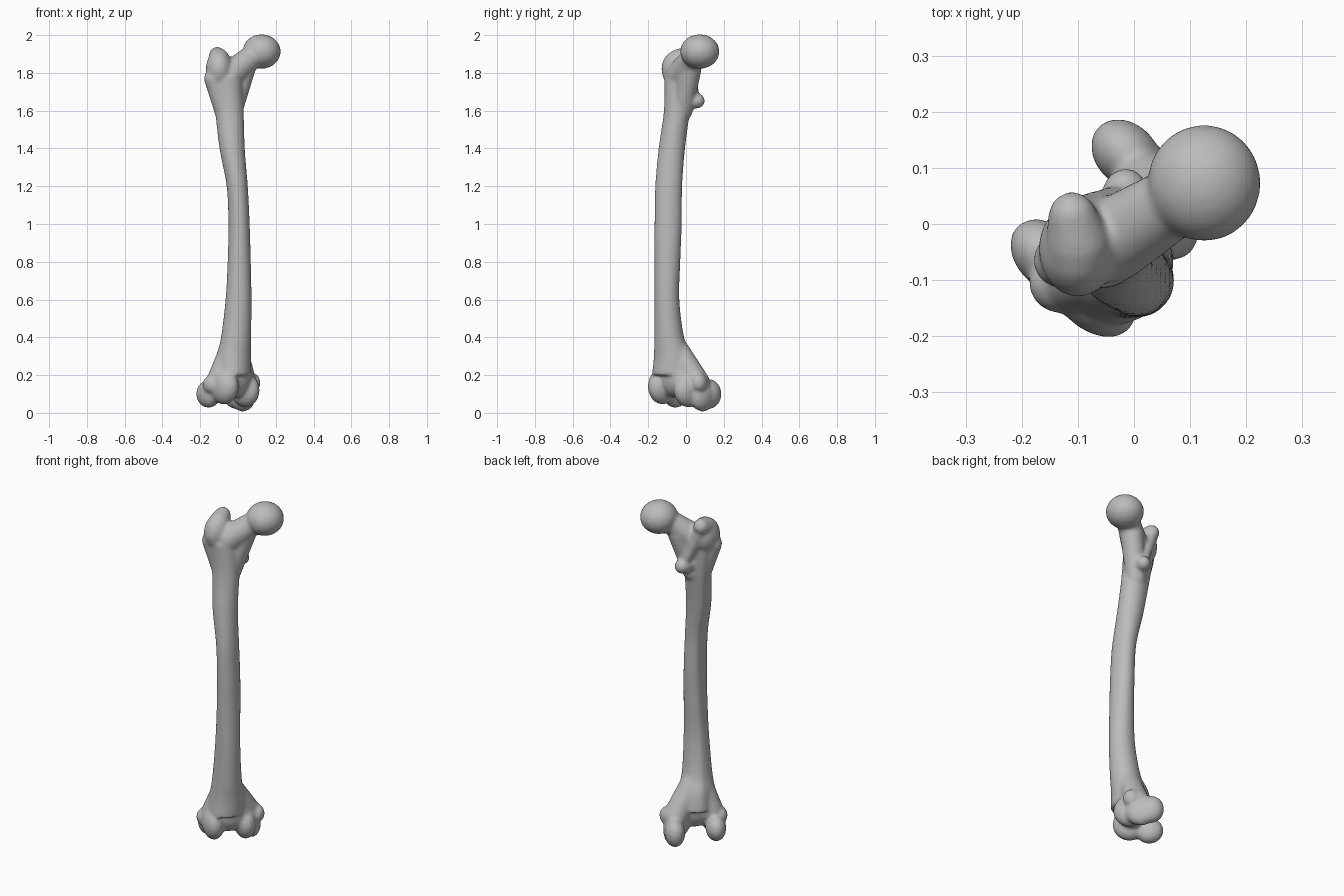
import bpy, bmesh, math
from mathutils import Matrix, Vector

if "Cube" in bpy.data.objects:
    bpy.data.objects.remove(bpy.data.objects["Cube"], do_unlink=True)

bone_grey = bpy.data.materials.new("bone_grey")
bone_grey.use_nodes = True
colour = (0.5, 0.5, 0.5, 1)
bone_grey.diffuse_color = colour
bone_grey.node_tree.nodes["Principled BSDF"].inputs["Base Color"].default_value = colour

TURN = Matrix.Rotation(math.radians(45), 4, "Z")   # knee axis runs diagonally
bm = bmesh.new()


def ball(centre, radii, turn=Matrix()):
    """Ellipsoid; with TURN the centre is in the knee frame."""
    m = turn @ Matrix.Translation(centre) @ Matrix.Diagonal((*radii, 1))
    bmesh.ops.create_uvsphere(bm, u_segments=32, v_segments=20, radius=1, matrix=m)


def limb(a, ra, b, rb):
    """Tapered capsule: hull of two spheres."""
    part = bmesh.new()
    for p, r in ((a, ra), (b, rb)):
        bmesh.ops.create_uvsphere(part, u_segments=24, v_segments=16, radius=r,
                                  matrix=Matrix.Translation(p))
    hull = bmesh.ops.convex_hull(part, input=part.verts)
    inner = [v for v in hull["geom_interior"] if isinstance(v, bmesh.types.BMVert)]
    bmesh.ops.delete(part, geom=inner, context="VERTS")
    mesh = bpy.data.meshes.new("limb")
    part.to_mesh(mesh)
    part.free()
    bm.from_mesh(mesh)
    bpy.data.meshes.remove(mesh)


def spline(rows, steps):
    """Catmull-Rom through rows of values."""
    rows = [Vector(r) for r in rows]
    pts = [rows[0]] + rows + [rows[-1]]
    for i in range(1, len(pts) - 2):
        p, q, r, s = pts[i - 1:i + 3]
        for k in range(steps):
            t = k / steps
            yield q + (r - p) * t / 2 + (p * 2 - q * 5 + r * 4 - s) * t**2 / 2 \
                + (q * 3 - p - r * 3 + s) * t**3 / 2
    yield rows[-1]


# Shaft: z, x min, x max, y min, y max, with a ridge down the back
shaft = [(0.2, -0.13, 0.07, -0.18, 0.05), (0.3, -0.115, 0.07, -0.17, 0.03),
         (0.4, -0.09, 0.07, -0.168, -0.01), (0.6, -0.066, 0.072, -0.167, -0.035),
         (0.8, -0.055, 0.068, -0.167, -0.03), (1.0, -0.051, 0.062, -0.167, -0.022),
         (1.2, -0.06, 0.052, -0.163, -0.02), (1.4, -0.098, 0.036, -0.145, -0.005),
         (1.6, -0.122, 0.03, -0.117, 0.02), (1.78, -0.15, 0.02, -0.115, 0.03)]
rings, SIDES = [], 40
for z, x0, x1, y0, y1 in spline([Vector(r) for r in shaft], 6):
    ring = []
    for i in range(SIDES):
        t = math.tau * i / SIDES
        ridge = 1 + 0.09 * math.exp(-((t - math.radians(140)) / 0.3) ** 2)
        ring.append(bm.verts.new(((x0 + x1) / 2 + (x1 - x0) / 2 * ridge * math.cos(t),
                                  (y0 + y1) / 2 + (y1 - y0) / 2 * ridge * math.sin(t), z)))
    rings.append(ring)
for a, b in zip(rings, rings[1:]):
    for i in range(SIDES):
        j = (i + 1) % SIDES
        bm.faces.new((a[i], a[j], b[j], b[i]))
bm.faces.new(rings[0][::-1])
bm.faces.new(rings[-1])

# Hip end: head and neck
ball((0.125, 0.073, 1.913), (0.101, 0.104, 0.091))
limb((-0.04, -0.03, 1.79), 0.075, (0.08, 0.045, 1.89), 0.062)
limb((-0.03, -0.02, 1.6), 0.055, (0.03, 0.02, 1.82), 0.062)

# Greater trochanter with its tip and outer flare
ball((-0.1, -0.045, 1.82), (0.07, 0.085, 0.1))
limb((-0.1, -0.035, 1.87), 0.058, (-0.11, 0.015, 1.895), 0.043)
limb((-0.13, -0.065, 1.77), 0.05, (-0.075, -0.045, 1.58), 0.045)

# Crest and lesser trochanter
limb((-0.105, 0.01, 1.87), 0.038, (-0.03, 0.045, 1.68), 0.025)
limb((-0.03, 0.0, 1.66), 0.05, (-0.015, 0.06, 1.652), 0.04)

# Knee end: bridge, outer condyle, inner condyle, epicondyles
for centre, radii in (((-0.05, -0.02, 0.18), (0.12, 0.08, 0.1)),
                      ((-0.14, -0.035, 0.14), (0.062, 0.092, 0.095)),
                      ((-0.15, 0.07, 0.1), (0.055, 0.075, 0.073)),
                      ((-0.18, 0.02, 0.15), (0.042, 0.05, 0.05)),
                      ((0.035, -0.02, 0.12), (0.06, 0.088, 0.09)),
                      ((0.08, 0.045, 0.09), (0.05, 0.085, 0.083)),
                      ((0.078, 0.098, 0.1), (0.055, 0.07, 0.078)),
                      ((0.105, -0.005, 0.16), (0.038, 0.045, 0.05))):
    ball(centre, radii, TURN)
for u, w, z, r in ((-0.13, 0, 0.18, 0.07), (0.06, 0.02, 0.16, 0.07)):
    limb(TURN @ Vector((u, w, z)), r, (-0.02, -0.075, 0.38), 0.06)

# Fuse all parts into one smooth skin
mesh = bpy.data.meshes.new("thigh_bone")
bm.to_mesh(mesh)
bm.free()
bone = bpy.data.objects.new("thigh_bone", mesh)
bpy.context.collection.objects.link(bone)
mesh.materials.append(bone_grey)
for face in mesh.polygons:
    face.use_smooth = True
fuse = bone.modifiers.new("fuse", "REMESH")
fuse.mode = "VOXEL"
fuse.voxel_size = 0.008
fuse.use_smooth_shade = True
soften = bone.modifiers.new("soften", "SMOOTH")
soften.factor = 0.5
soften.iterations = 12
